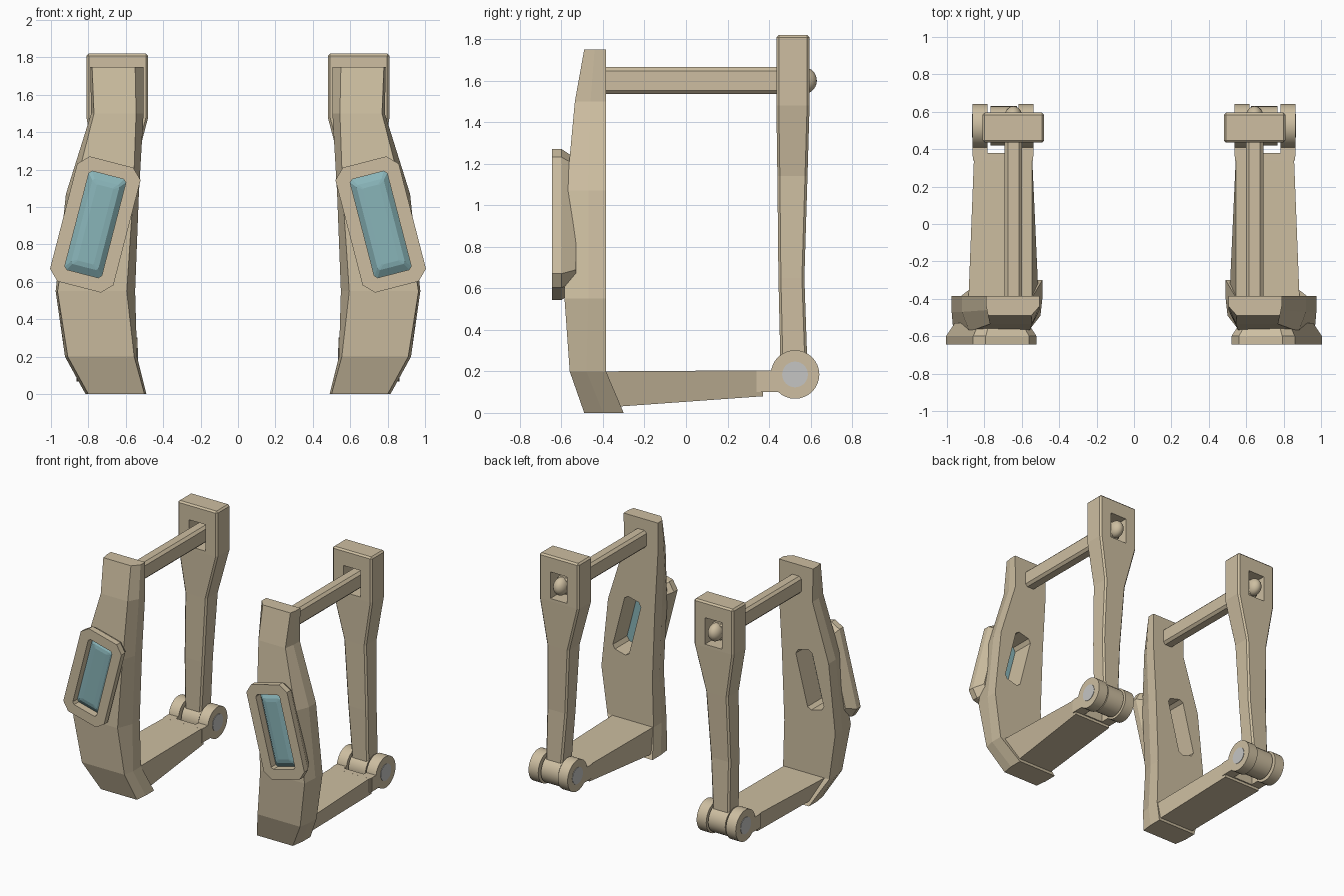
import bpy, bmesh, math
from mathutils import Matrix, Vector

if "Cube" in bpy.data.objects:
    bpy.data.objects.remove(bpy.data.objects["Cube"], do_unlink=True)


def material(name, rgb):
    m = bpy.data.materials.new(name)
    m.use_nodes = True
    m.diffuse_color = (*rgb, 1)
    m.node_tree.nodes["Principled BSDF"].inputs["Base Color"].default_value = (*rgb, 1)
    return m


tan = material("tan_shell", (0.61, 0.515, 0.355))
blue = material("blue_glass", (0.25, 0.46, 0.485))
grey = material("grey_pin", (0.56, 0.56, 0.55))


def make_object(name, bm, mat):
    bmesh.ops.recalc_face_normals(bm, faces=bm.faces)
    mesh = bpy.data.meshes.new(name)
    bm.to_mesh(mesh)
    bm.free()
    mesh.materials.append(mat)
    ob = bpy.data.objects.new(name, mesh)
    bpy.context.collection.objects.link(ob)
    return ob


def loft(name, rings, mat=tan):
    """Skin a closed solid over rings of equal point count."""
    bm = bmesh.new()
    loops = [[bm.verts.new(p) for p in ring] for ring in rings]
    n = len(loops[0])
    for a, b in zip(loops, loops[1:]):
        for i in range(n):
            j = (i + 1) % n
            bm.faces.new((a[i], a[j], b[j], b[i]))
    bm.faces.new(loops[0])
    bm.faces.new(loops[-1])
    return make_object(name, bm, mat)


def box(name, x0, x1, y0, y1, z0, z1):
    return loft(name, [[(x0, y0, z), (x1, y0, z), (x1, y1, z), (x0, y1, z)] for z in (z0, z1)])


def x_cylinder(name, x0, x1, radius, mat=tan):
    """Cylinder along the hinge axis."""
    bm = bmesh.new()
    place = Matrix.Translation(((x0 + x1) / 2, 0.525, 0.185)) @ Matrix.Rotation(math.pi / 2, 4, 'Y')
    bmesh.ops.create_cone(bm, cap_ends=True, segments=32, radius1=radius, radius2=radius,
                          depth=x1 - x0, matrix=place)
    return make_object(name, bm, mat)


def tilted_ring(hw, hh, cut, y):
    """Rectangle with clipped corners, leaning like the front badge."""
    t = math.radians(14.5)
    pts = [(hw - cut, hh), (hw, hh - cut), (hw, cut - hh), (hw - cut, -hh),
           (cut - hw, -hh), (-hw, cut - hh), (-hw, hh - cut), (cut - hw, hh)]
    return [(0.763 + u * math.cos(t) - v * math.sin(t), y,
             0.907 + u * math.sin(t) + v * math.cos(t)) for u, v in pts]


def bevel(ob, width):
    m = ob.modifiers.new("bevel", 'BEVEL')
    m.width, m.segments, m.limit_method = width, 1, 'ANGLE'
    m.angle_limit = math.radians(40)


def cut(ob, cutter):
    m = ob.modifiers.new("cut", 'BOOLEAN')
    m.object, m.solver = cutter, 'EXACT'
    cutter.hide_render = True
    cutters.append(cutter)


cutters, parts, smooth = [], [], []

# Front plate: inner/outer x at the back, then at the front face, then depths
plate_sections = [
    (0.00, 0.49, 0.815, 0.50, 0.80, -0.30, -0.40, -0.49),
    (0.20, 0.54, 0.925, 0.555, 0.91, -0.385, -0.48, -0.56),
    (0.55, 0.55, 0.975, 0.595, 0.965, -0.385, -0.47, -0.585),
    (1.07, 0.53, 0.92, 0.56, 0.88, -0.385, -0.47, -0.575),
    (1.50, 0.505, 0.785, 0.545, 0.77, -0.385, -0.46, -0.535),
    (1.75, 0.505, 0.79, 0.55, 0.78, -0.385, -0.44, -0.49),
]
plate = loft("front_plate", [
    [(xi, yb, z), (xo, yb, z), (xo, ym, z), (fo, yf, z), (fi, yf, z), (xi, ym, z)]
    for z, xi, xo, fi, fo, yb, ym, yf in plate_sections])
cut(plate, loft("slot_cutter", [tilted_ring(0.07, 0.22, 0.025, y) for y in (-0.7, -0.3)]))
parts.append(plate)

# Badge frame and glass on the front plate
frame = loft("badge_frame", [tilted_ring(0.175, 0.345, 0.055, -0.645),
                             tilted_ring(0.175, 0.345, 0.055, -0.60),
                             tilted_ring(0.135, 0.305, 0.045, -0.53)])
cut(frame, loft("frame_cutter", [tilted_ring(0.102, 0.272, 0.015, y) for y in (-0.7, -0.5)]))
glass = loft("badge_glass", [tilted_ring(0.102, 0.272, 0.015, -0.555),
                             tilted_ring(0.102, 0.272, 0.015, -0.59),
                             tilted_ring(0.075, 0.235, 0.01, -0.615),
                             tilted_ring(0.045, 0.21, 0.005, -0.62)], blue)
parts += [frame, glass]

# Bottom arm, tapering to the rear hinge
arm_sections = [(-0.40, 0.545, 0.885, 0.51, 0.80, 0.20, 0.025),
                (0.37, 0.545, 0.855, 0.545, 0.855, 0.205, 0.08)]
parts.append(loft("bottom_arm", [
    [(ti, y, top), (to, y, top), (bo, y, low), (bi, y, low)]
    for y, ti, to, bi, bo, top, low in arm_sections]))
parts.append(box("arm_end", 0.54, 0.862, 0.34, 0.38, 0.10, 0.205))

# Hinge: two ears, a middle knuckle and a pin
for side, x0, x1 in (("inner", 0.538, 0.618), ("outer", 0.783, 0.864)):
    parts.append(box(side + "_ear_base", x0, x1, 0.36, 0.525, 0.10, 0.205))
    smooth.append(x_cylinder(side + "_ear", x0, x1, 0.117))
smooth.append(x_cylinder("middle_knuckle", 0.626, 0.768, 0.105))
smooth.append(x_cylinder("hinge_pin", 0.535, 0.867, 0.062, grey))

# Rear post with a square window near the top
post_sections = [(0.22, 0.63, 0.765, 0.455, 0.585), (0.65, 0.60, 0.765, 0.445, 0.57),
                 (1.14, 0.57, 0.755, 0.44, 0.585), (1.48, 0.48, 0.81, 0.435, 0.595),
                 (1.82, 0.48, 0.81, 0.435, 0.595)]
post = loft("rear_post", [[(x0, y0, z), (x1, y0, z), (x1, y1, z), (x0, y1, z)]
                          for z, x0, x1, y0, y1 in post_sections])
bevel(post, 0.012)
cut(post, box("window_cutter", 0.575, 0.715, 0.3, 0.7, 1.50, 1.70))
parts.append(post)

# Cross rod with a rounded tip in the window
rod = box("cross_rod", 0.598, 0.692, -0.42, 0.565, 1.535, 1.665)
bevel(rod, 0.018)
parts.append(rod)
bm = bmesh.new()
bmesh.ops.create_uvsphere(bm, u_segments=24, v_segments=14, radius=1,
                          matrix=Matrix.Translation((0.645, 0.565, 1.60)) @ Matrix.Diagonal((0.05, 0.065, 0.065, 1)))
smooth.append(make_object("rod_tip", bm, tan))

# Mirror everything to the other side and bake the modifiers
for ob in parts + smooth:
    ob.modifiers.new("mirror", 'MIRROR').use_mirror_merge = False
    bpy.ops.object.select_all(action='DESELECT')
    ob.select_set(True)
    bpy.context.view_layer.objects.active = ob
    for name in [m.name for m in ob.modifiers]:
        bpy.ops.object.modifier_apply(modifier=name)
    if ob in smooth:
        bpy.ops.object.shade_smooth_by_angle(angle=math.radians(35))
for ob in cutters:
    bpy.data.objects.remove(ob, do_unlink=True)
